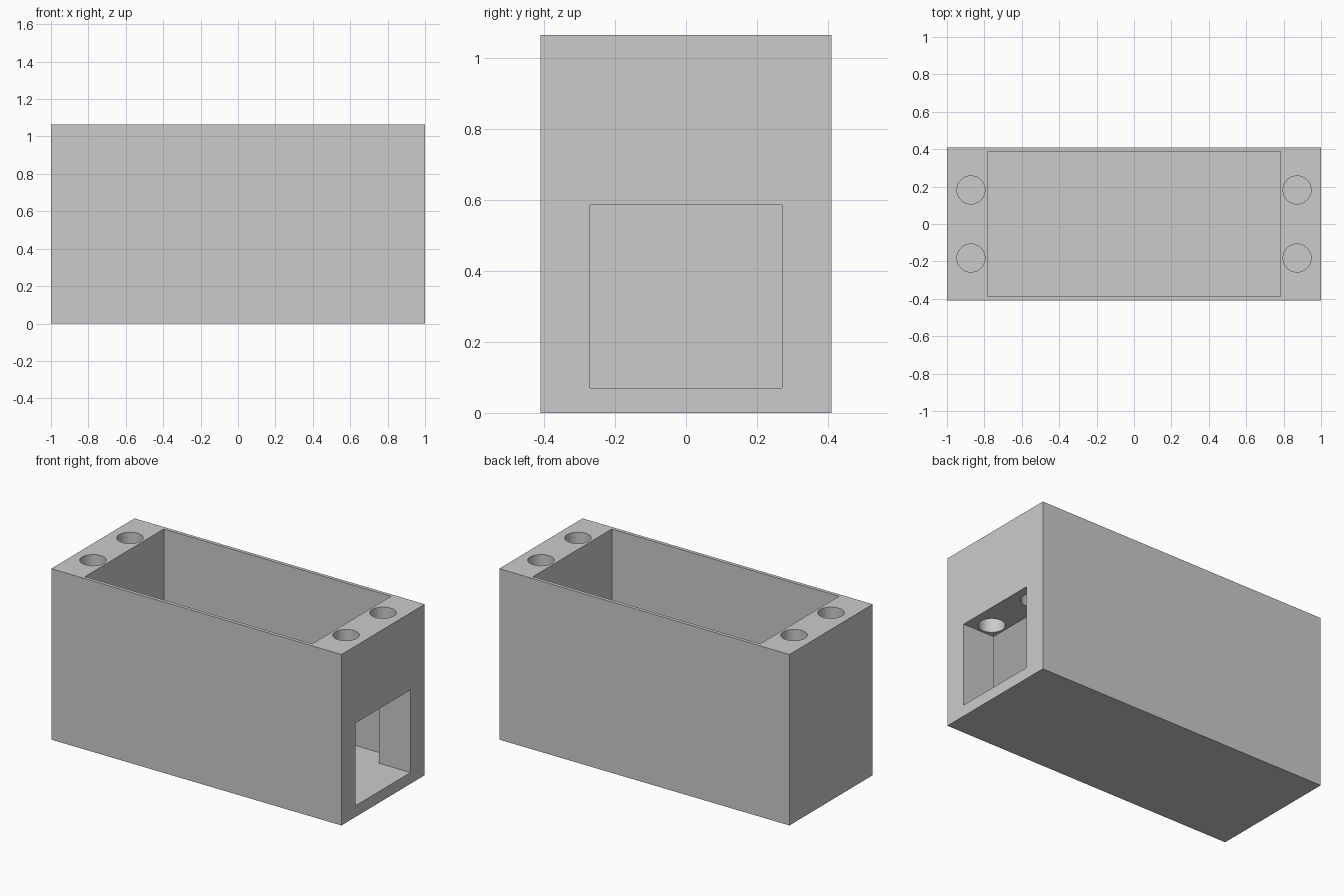
import bpy
import bmesh
from mathutils import Matrix

if "Cube" in bpy.data.objects:
    bpy.data.objects.remove(bpy.data.objects["Cube"], do_unlink=True)

HALF_Y, HEIGHT, FLOOR = 0.41, 1.065, 0.07
POCKET_X, POCKET_Y = 0.783, 0.388
WINDOW_Y, WINDOW_TOP = 0.27, 0.585


def make_object(name, bm):
    mesh = bpy.data.meshes.new(name)
    bm.to_mesh(mesh)
    bm.free()
    obj = bpy.data.objects.new(name, mesh)
    bpy.context.scene.collection.objects.link(obj)
    return obj


def box(name, low, high):
    bm = bmesh.new()
    size = [b - a for a, b in zip(low, high)]
    mid = [(a + b) / 2 for a, b in zip(low, high)]
    bmesh.ops.create_cube(bm, size=1, matrix=Matrix.Translation(mid) @ Matrix.Diagonal((*size, 1)))
    return make_object(name, bm)


def cylinder(name, x, y, low, high, radius):
    bm = bmesh.new()
    bmesh.ops.create_cone(bm, cap_ends=True, segments=48, radius1=radius, radius2=radius,
                          depth=high - low, matrix=Matrix.Translation((x, y, (low + high) / 2)))
    return make_object(name, bm)


# Solid block
body = box("housing", (-1, -HALF_Y, 0), (1, HALF_Y, HEIGHT))
grey = bpy.data.materials.new("plain grey")
grey.use_nodes = True
colour = (0.6, 0.6, 0.6, 1)
grey.diffuse_color = colour
grey.node_tree.nodes["Principled BSDF"].inputs["Base Color"].default_value = colour
body.data.materials.append(grey)

# Open-topped pocket, then the side opening that leads into it
cutters = [
    box("pocket_cutter", (-POCKET_X, -POCKET_Y, FLOOR), (POCKET_X, POCKET_Y, HEIGHT + 0.1)),
    box("window_cutter", (POCKET_X - 0.1, -WINDOW_Y, FLOOR), (1.1, WINDOW_Y, WINDOW_TOP)),
]

# Two round holes down each end; those above the opening break into it
for x, low in ((-0.872, WINDOW_TOP), (0.872, WINDOW_TOP - 0.1)):
    for y in (-0.182, 0.182):
        cutters.append(cylinder("hole_cutter", x, y, low, HEIGHT + 0.1, 0.075))

for cutter in cutters:
    cutter.hide_render = True
    cutter.hide_viewport = True
    cut = body.modifiers.new(cutter.name, 'BOOLEAN')
    cut.operation = 'DIFFERENCE'
    cut.solver = 'EXACT'
    cut.object = cutter

# Bake the cuts and drop the cutters
bpy.context.view_layer.update()
baked = bpy.data.meshes.new_from_object(body.evaluated_get(bpy.context.evaluated_depsgraph_get()))
body.modifiers.clear()
body.data = baked
baked.name = "housing"
for cutter in cutters:
    bpy.data.objects.remove(cutter, do_unlink=True)

# Smooth hole walls, sharp edges
bpy.ops.object.select_all(action='DESELECT')
body.select_set(True)
bpy.context.view_layer.objects.active = body
bpy.ops.object.shade_smooth_by_angle()
